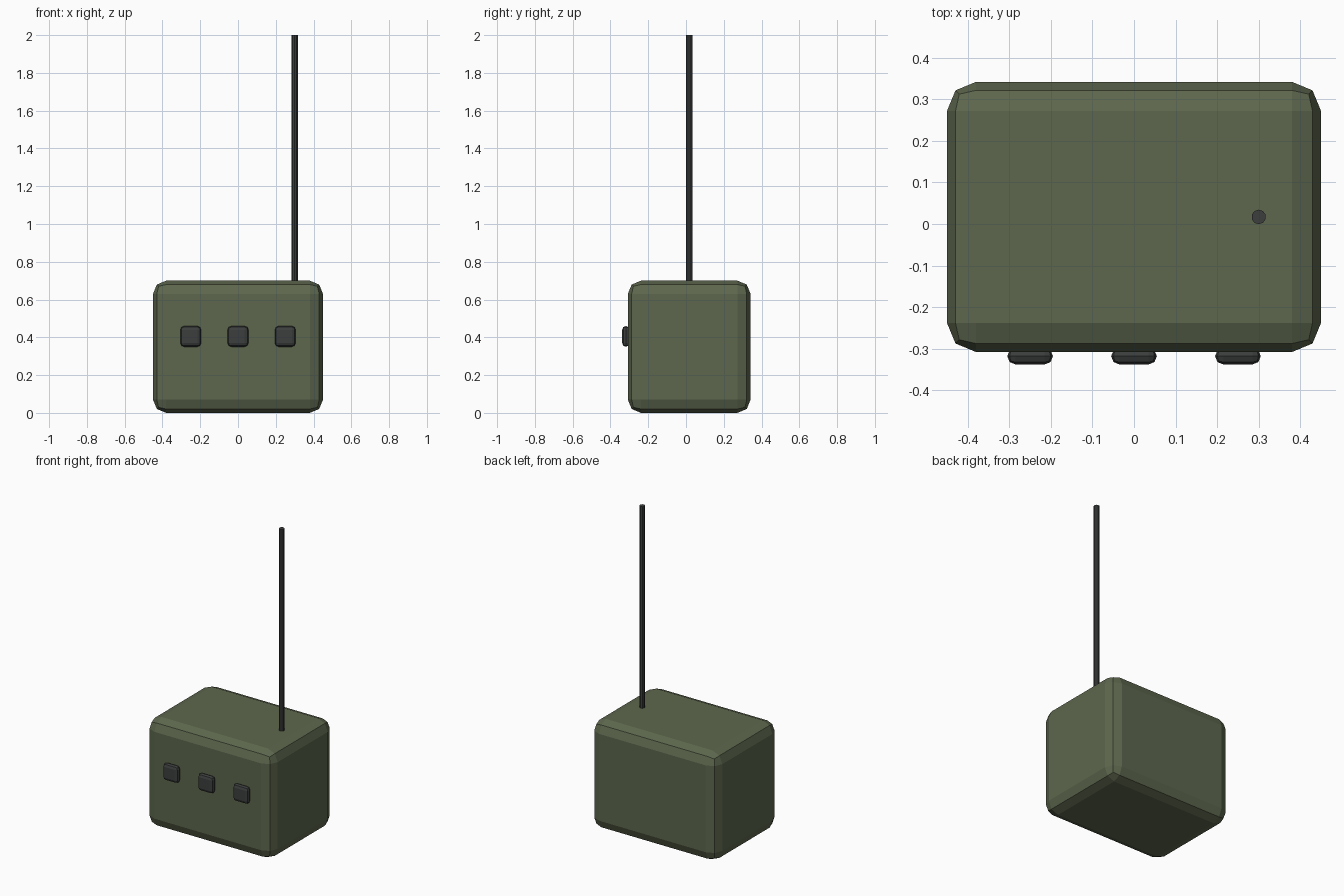
import bpy

if "Cube" in bpy.data.objects:
    bpy.data.objects.remove(bpy.data.objects["Cube"])


def material(name, rgb):
    m = bpy.data.materials.new(name)
    m.diffuse_color = (*rgb, 1)
    m.use_nodes = True
    m.node_tree.nodes["Principled BSDF"].inputs["Base Color"].default_value = m.diffuse_color
    return m


olive = material("olive_paint", (0.11, 0.135, 0.075))
dark = material("dark_plastic", (0.045, 0.047, 0.047))
CY = 0.017  # body centre in y; the buttons stick out at the front


def rounded_box(name, size, centre, bevel, mat):
    bpy.ops.mesh.primitive_cube_add(size=1, location=centre)
    ob = bpy.context.object
    ob.name = name
    ob.scale = size
    bpy.ops.object.transform_apply(location=False, rotation=False, scale=True)
    mod = ob.modifiers.new("bevel", 'BEVEL')
    mod.width = bevel
    mod.segments = 2
    ob.data.materials.append(mat)
    return ob


# Main casing
rounded_box("body", (0.9, 0.65, 0.7), (0, CY, 0.35), 0.07, olive)

# Row of three front buttons
for i, x in enumerate((-0.25, 0, 0.25)):
    rounded_box(f"button_{i + 1}", (0.11, 0.04, 0.11),
                (x, CY - 0.335, 0.405), 0.02, dark)

# Antenna, rooted just inside the casing
bottom, top = 0.68, 2.0
bpy.ops.mesh.primitive_cylinder_add(vertices=10, radius=0.0175, depth=top - bottom,
                                    location=(0.3, CY, (top + bottom) / 2))
antenna = bpy.context.object
antenna.name = "antenna"
antenna.data.materials.append(dark)
